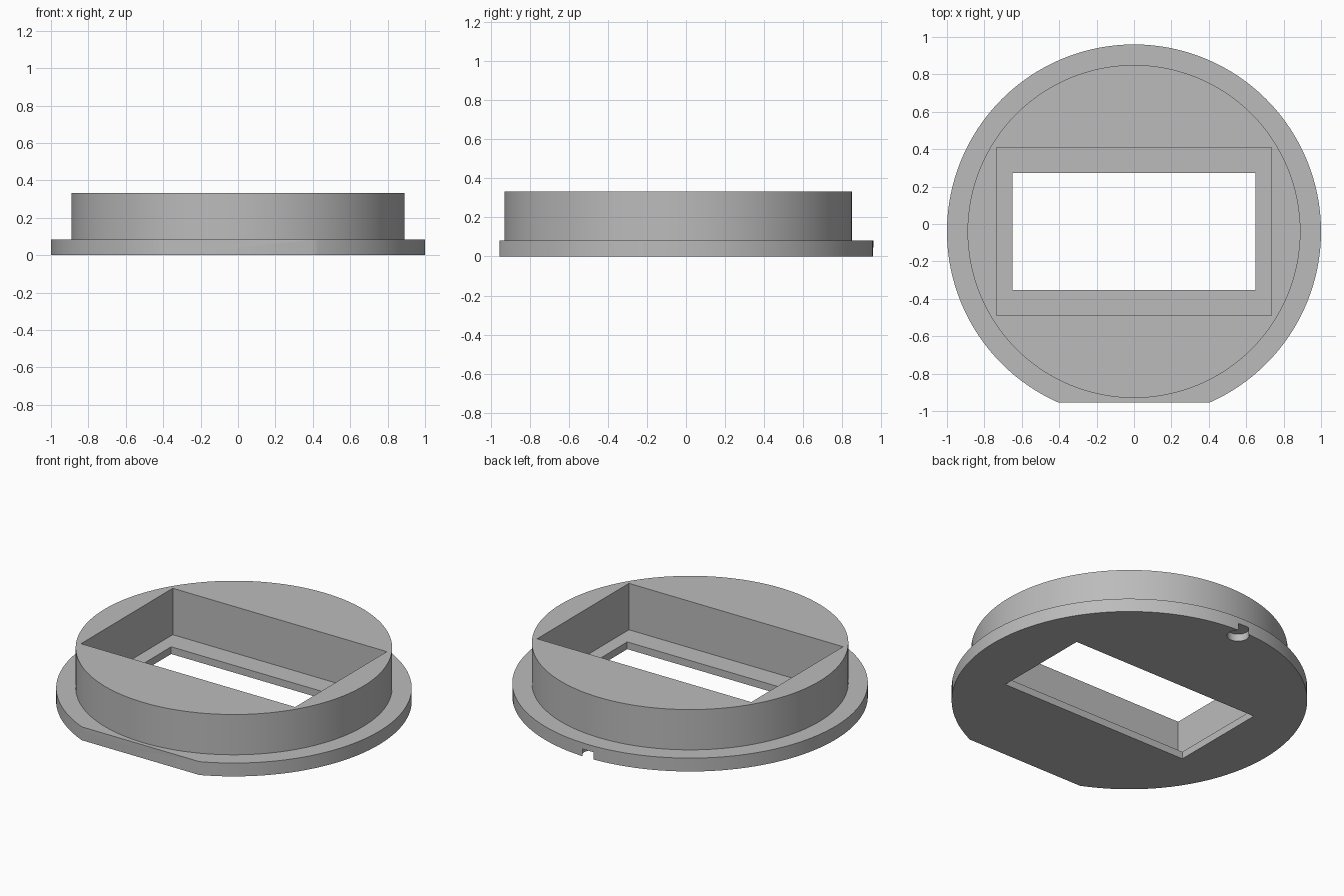
import bpy, bmesh, math

cube = bpy.data.objects.get("Cube")
if cube:
    bpy.data.objects.remove(cube, do_unlink=True)

CY = -0.04          # centre of the round body
FLANGE_TOP, TOP = 0.083, 0.333
LEDGE = 0.045       # height of pocket floor and notch
SEGMENTS = 128

grey = bpy.data.materials.new("grey_plastic")
grey.use_nodes = True
colour = (0.5, 0.5, 0.5, 1)
grey.diffuse_color = colour
grey.node_tree.nodes["Principled BSDF"].inputs["Base Color"].default_value = colour


def turned(name, profile, centre, segments):
    """Solid of revolution from (radius, z) steps, capped at both ends."""
    bm = bmesh.new()
    rings = []
    for r, z in profile:
        angles = [math.tau * i / segments for i in range(segments)]
        rings.append([bm.verts.new((centre[0] + r * math.cos(a), centre[1] + r * math.sin(a), z))
                      for a in angles])
    for low, high in zip(rings, rings[1:]):
        for i in range(segments):
            j = (i + 1) % segments
            bm.faces.new((low[i], low[j], high[j], high[i]))
    bm.faces.new(rings[0][::-1])
    bm.faces.new(rings[-1])
    return finish(name, bm)


def box(name, x0, x1, y0, y1, z0, z1):
    bm = bmesh.new()
    bmesh.ops.create_cube(bm, size=1)
    for v in bm.verts:
        v.co = (x1 if v.co.x > 0 else x0, y1 if v.co.y > 0 else y0, z1 if v.co.z > 0 else z0)
    return finish(name, bm)


def finish(name, bm):
    mesh = bpy.data.meshes.new(name)
    bm.to_mesh(mesh)
    bm.free()
    mesh.materials.append(grey)
    obj = bpy.data.objects.new(name, mesh)
    bpy.context.collection.objects.link(obj)
    return obj


# Flange and raised collar in one turned solid
holder = turned("flanged_round_holder",
                [(1, 0), (1, FLANGE_TOP), (0.89, FLANGE_TOP), (0.89, TOP)], (0, CY), SEGMENTS)

# Cutters: pocket, window, flat front edge, round notch under the back rim
cutters = [
    box("pocket_cutter", -0.735, 0.735, -0.49, 0.41, LEDGE, 0.5),
    box("window_cutter", -0.65, 0.65, -0.352, 0.273, -0.2, 0.2),
    box("front_flat_cutter", -1, 1, -1.5, -0.955, -0.2, 0.5),
    turned("notch_cutter", [(0.062, -0.1), (0.062, LEDGE)], (0, CY + 0.95), 32),
]
for cutter in cutters:
    mod = holder.modifiers.new(cutter.name, "BOOLEAN")
    mod.operation = "DIFFERENCE"
    mod.solver = "EXACT"
    mod.object = cutter

# Apply the cuts, drop the cutters, shade the round walls smooth
bpy.ops.object.select_all(action="DESELECT")
holder.select_set(True)
bpy.context.view_layer.objects.active = holder
for cutter in cutters:
    bpy.ops.object.modifier_apply(modifier=cutter.name)
    bpy.data.objects.remove(cutter, do_unlink=True)
bpy.ops.object.shade_smooth_by_angle(angle=math.radians(30))
